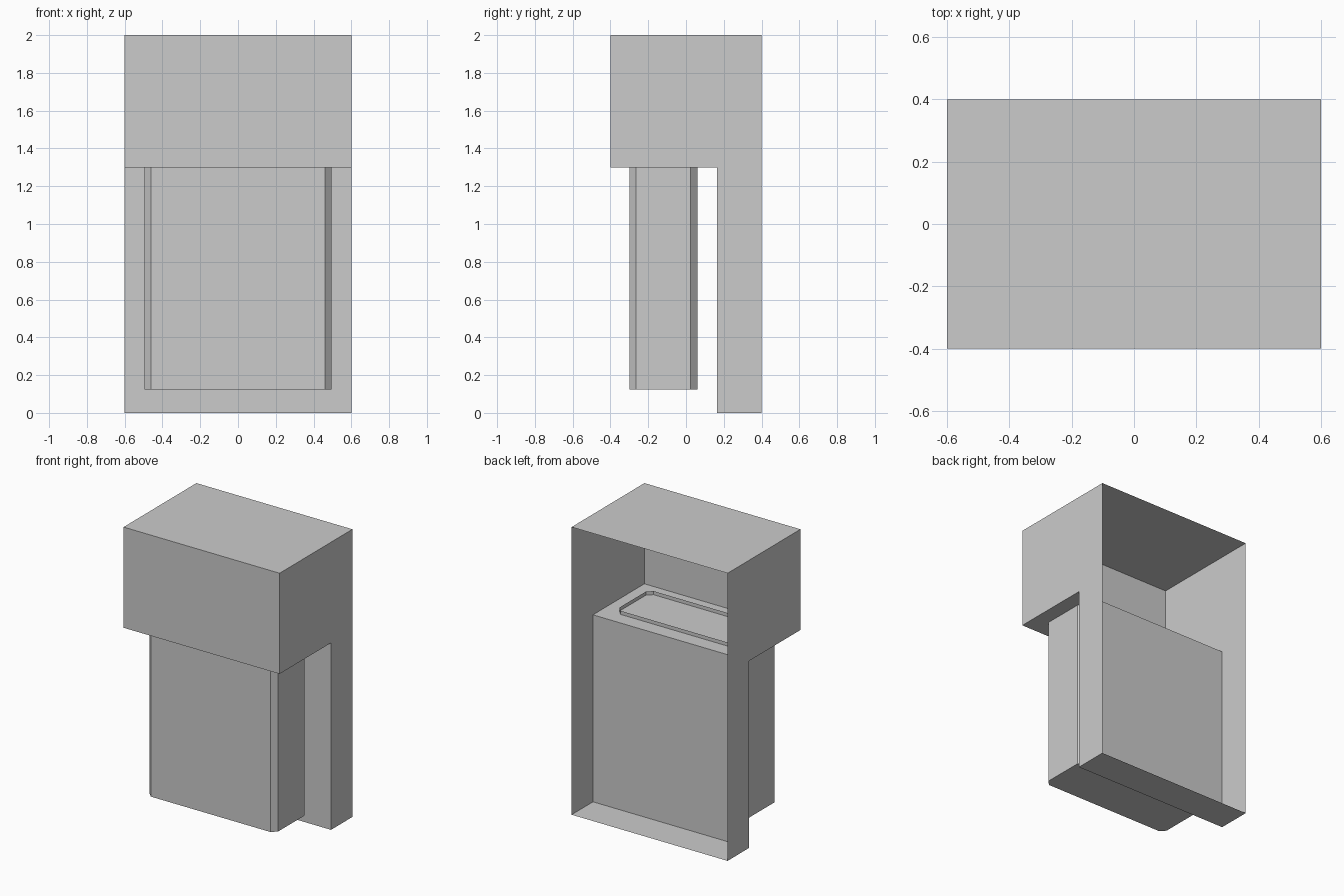
import bpy
import bmesh

cube = bpy.data.objects.get("Cube")
if cube:
    bpy.data.objects.remove(cube, do_unlink=True)

GREY = (0.6, 0.6, 0.6, 1.0)
grey = bpy.data.materials.new("plain grey")
grey.use_nodes = True
grey.diffuse_color = GREY
grey.node_tree.nodes["Principled BSDF"].inputs["Base Color"].default_value = GREY


def add_object(name, bm):
    bmesh.ops.recalc_face_normals(bm, faces=bm.faces)
    mesh = bpy.data.meshes.new(name)
    bm.to_mesh(mesh)
    bm.free()
    mesh.materials.append(grey)
    obj = bpy.data.objects.new(name, mesh)
    bpy.context.collection.objects.link(obj)
    return obj


def prism(points, offset):
    """Sweep a closed outline along an offset, keeping both end caps."""
    bm = bmesh.new()
    base = bm.faces.new([bm.verts.new(p) for p in points])
    top = bmesh.ops.extrude_face_region(bm, geom=[base], use_keep_orig=True)
    moved = [v for v in top["geom"] if isinstance(v, bmesh.types.BMVert)]
    bmesh.ops.translate(bm, verts=moved, vec=offset)
    return bm


def remove_side(bm, axis, value):
    """Open the sheet by deleting the faces lying on one plane."""
    gone = [f for f in bm.faces
            if all(abs(v.co[axis] - value) < 1e-4 for v in f.verts)]
    bmesh.ops.delete(bm, geom=gone, context='FACES')


# Overhanging housing: thin sheet, open at the back
half_w, front, back, panel, ledge, height = 0.6, -0.4, 0.4, 0.165, 1.3, 2.0
profile = [(back, 0), (panel, 0), (panel, ledge),
           (front, ledge), (front, height), (back, height)]
shell = prism([(-half_w, y, z) for y, z in profile], (2 * half_w, 0, 0))
remove_side(shell, 1, back)
add_object("housing", shell)

# Hanging bin with chamfered corners; its open rim pokes through the ledge
bin_w, bin_d, bin_y, cut = 0.495, 0.18, -0.12, 0.035
bottom, rim = 0.125, 1.325
outline = []
for sx, sy in ((1, 1), (-1, 1), (-1, -1), (1, -1)):
    pair = [(sx * bin_w, sy * (bin_d - cut)), (sx * (bin_w - cut), sy * bin_d)]
    outline += pair if sx == sy else pair[::-1]
bin_mesh = prism([(x, y + bin_y, bottom) for x, y in outline],
                 (0, 0, rim - bottom))
remove_side(bin_mesh, 2, rim)
add_object("hanging_bin", bin_mesh)
